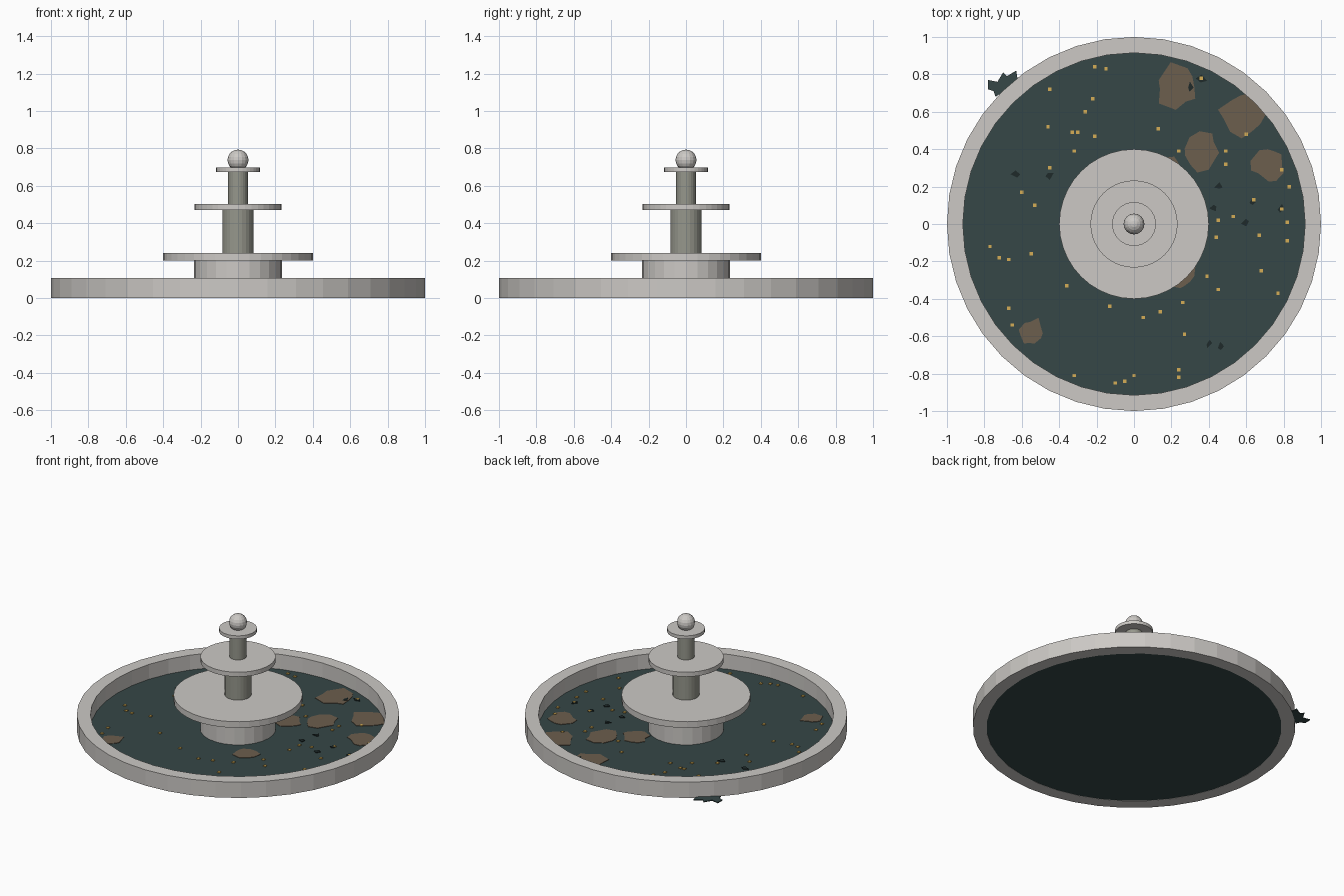
import bpy, bmesh, math, random

if "Cube" in bpy.data.objects:
    bpy.data.objects.remove(bpy.data.objects["Cube"])

random.seed(4)


def srgb(r, g, b):
    lin = lambda c: ((c / 255 + 0.055) / 1.055) ** 2.4
    return (lin(r), lin(g), lin(b), 1)


def material(name, *rgb):
    m = bpy.data.materials.new(name)
    m.diffuse_color = srgb(*rgb)
    m.use_nodes = True
    m.node_tree.nodes["Principled BSDF"].inputs["Base Color"].default_value = m.diffuse_color
    return m


STONE = material("pale stone", 204, 201, 197)
COLUMN = material("grey green stone", 150, 151, 140)
WATER = material("dark teal water", 54, 71, 71)
BROWN = material("brown silt", 108, 94, 77)
GOLD = material("gold coin", 214, 174, 86)
DARK = material("dark debris", 30, 42, 42)


def finish(name, bm, mat):
    bmesh.ops.recalc_face_normals(bm, faces=bm.faces)
    me = bpy.data.meshes.new(name)
    bm.to_mesh(me)
    bm.free()
    me.materials.append(mat)
    ob = bpy.data.objects.new(name, me)
    bpy.context.collection.objects.link(ob)
    return ob


def disc(name, r, z0, z1, sides, mat):
    bm = bmesh.new()
    bmesh.ops.create_cone(bm, cap_ends=True, segments=sides, radius1=r, radius2=r, depth=z1 - z0)
    bmesh.ops.translate(bm, verts=bm.verts, vec=(0, 0, (z0 + z1) / 2))
    return finish(name, bm, mat)


def slab(bm, points, z0, z1):
    """Thin extruded outline."""
    low = [bm.verts.new((x, y, z0)) for x, y in points]
    top = [bm.verts.new((x, y, z1)) for x, y in points]
    bm.faces.new(top)
    bm.faces.new(low[::-1])
    for i in range(len(low)):
        j = (i + 1) % len(low)
        bm.faces.new((low[i], low[j], top[j], top[i]))


def blob(cx, cy, r, n, rough):
    """Irregular outline around a centre."""
    pts = []
    for i in range(n):
        a = 2 * math.pi * (i + random.uniform(-0.25, 0.25)) / n
        d = r * random.uniform(1 - rough, 1 + rough * 0.4)
        pts.append((cx + d * math.cos(a), cy + d * math.sin(a)))
    return pts


# Basin wall: rectangular section swept round
bm = bmesh.new()
N = 40
section = [(1.0, 0), (1.0, 0.108), (0.915, 0.108), (0.915, 0)]
rings = []
for i in range(N):
    a = 2 * math.pi * i / N
    rings.append([bm.verts.new((r * math.cos(a), r * math.sin(a), z)) for r, z in section])
for i in range(N):
    p, q = rings[i], rings[(i + 1) % N]
    for k in range(4):
        bm.faces.new((p[k], q[k], q[(k + 1) % 4], p[(k + 1) % 4]))
finish("basin_wall", bm, STONE)

# Water surface
disc("water", 0.916, 0.001, 0.006, N, WATER)

# Tiers, columns and finial
disc("pedestal", 0.235, 0.003, 0.2, 24, STONE)
disc("lower_bowl", 0.4, 0.2, 0.242, 40, STONE)
disc("lower_column", 0.083, 0.242, 0.472, 24, COLUMN)
disc("middle_bowl", 0.233, 0.472, 0.503, 40, STONE)
disc("upper_column", 0.053, 0.503, 0.675, 24, COLUMN)
disc("top_bowl", 0.117, 0.675, 0.698, 32, STONE)
bm = bmesh.new()
bmesh.ops.create_uvsphere(bm, u_segments=16, v_segments=10, radius=0.056)
bmesh.ops.translate(bm, verts=bm.verts, vec=(0, 0, 0.738))
finish("finial_ball", bm, STONE)

# Silt patches on the water
bm = bmesh.new()
for x, y, r in [(0.23, 0.74, 0.125), (0.58, 0.59, 0.125), (0.36, 0.39, 0.115), (0.72, 0.32, 0.09),
                (-0.55, -0.58, 0.08), (0.25, -0.27, 0.08), (0.19, 0.28, 0.09)]:
    slab(bm, blob(x, y, r, 11, 0.3), 0.005, 0.009)
finish("silt_patches", bm, BROWN)

# Dark scraps
bm = bmesh.new()
for x, y in [(-0.63, 0.26), (-0.46, 0.26), (0.46, 0.2), (0.43, 0.09), (0.6, 0.01), (0.64, 0.12),
             (0.78, 0.08), (0.4, -0.64), (0.46, -0.66), (0.36, 0.77), (0.3, 0.73)]:
    slab(bm, blob(x, y, 0.027, 4, 0.6), 0.006, 0.011)
finish("dark_scraps", bm, DARK)

# Stray leaf lying outside the wall
bm = bmesh.new()
slab(bm, [(-0.78, 0.77), (-0.73, 0.76), (-0.70, 0.81), (-0.68, 0.79), (-0.63, 0.82), (-0.62, 0.76),
          (-0.68, 0.72), (-0.74, 0.68), (-0.75, 0.71), (-0.78, 0.72)], 0, 0.006)
finish("stray_leaf", bm, WATER)

# Coins
coins = [(-.21, .84), (-.15, .83), (-.45, .72), (-.22, .67), (-.26, .60), (-.46, .52), (-.33, .49),
         (-.30, .49), (-.21, .47), (-.32, .39), (-.45, .30), (-.60, .17), (-.53, .10), (-.77, -.12),
         (-.72, -.18), (-.67, -.19), (-.55, -.16), (-.36, -.33), (-.67, -.45), (-.65, -.54),
         (-.13, -.44), (.05, -.50), (.14, -.47), (.26, -.42), (.27, -.59), (.24, -.78), (.24, -.82),
         (0, -.81), (-.05, -.84), (-.10, -.85), (-.32, -.81), (.45, -.35), (.39, -.28), (.77, -.37),
         (.68, -.25), (.44, -.07), (.45, .02), (.53, .04), (.67, -.06), (.82, -.09), (.82, .01),
         (.79, .08), (.64, .13), (.83, .20), (.79, .29), (.49, .39), (.49, .32), (.60, .48),
         (.36, .78), (.13, .51), (.24, .39)]
bm = bmesh.new()
s = 0.009
for x, y in coins:
    slab(bm, [(x - s, y - s), (x + s, y - s), (x + s, y + s), (x - s, y + s)], 0.006, 0.012)
finish("coins", bm, GOLD)
